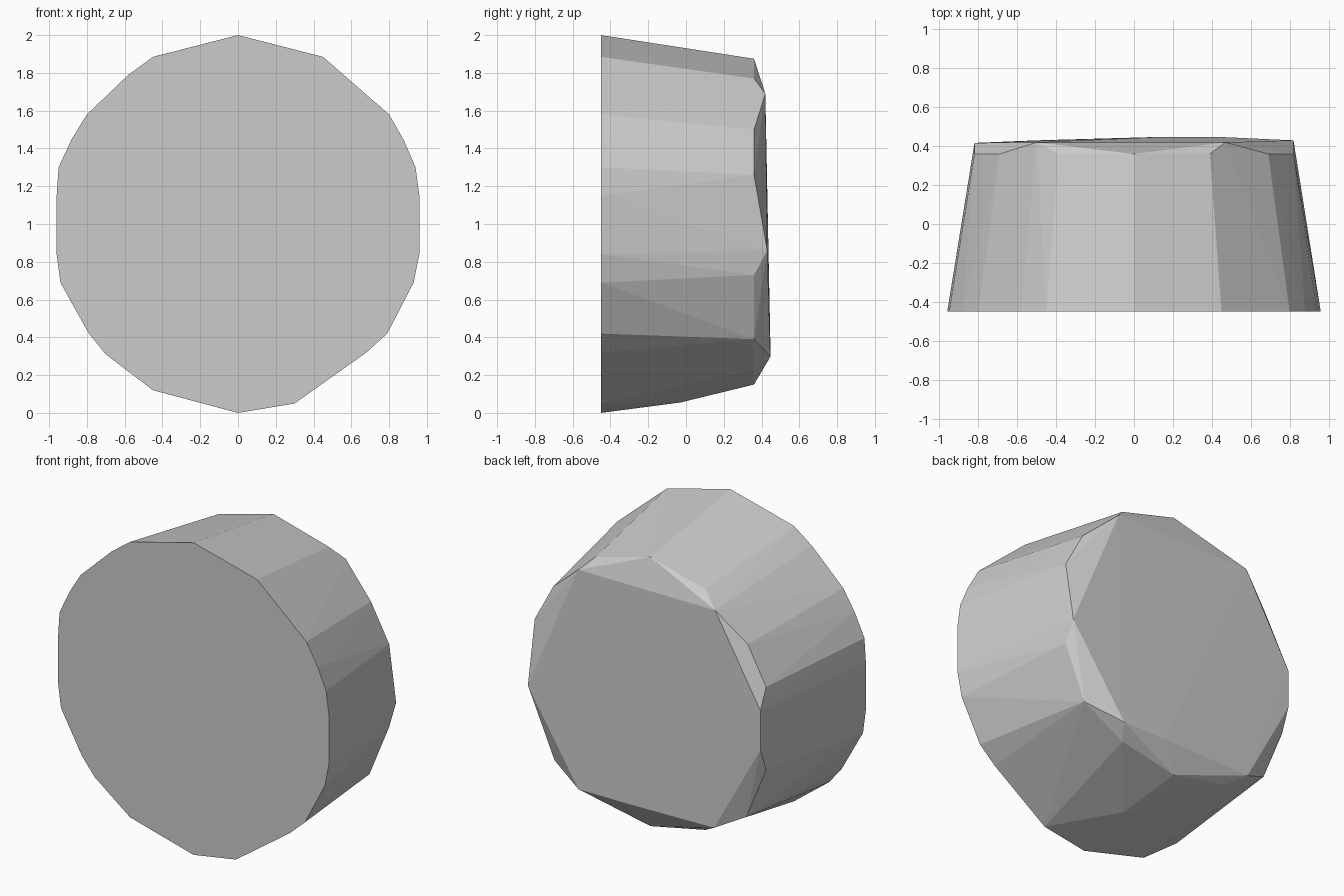
import bpy, bmesh

if "Cube" in bpy.data.objects:
    bpy.data.objects.remove(bpy.data.objects["Cube"])

# Front face outline (x, z), widest end of the plug
front = [(0, 2), (.45, 1.885), (.8, 1.58), (.88, 1.44), (.94, 1.3), (.96, 1.15), (.96, .84),
         (.93, .69), (.79, .42), (.68, .32), (.3, .05), (0, 0), (-.3, .08), (-.45, .12),
         (-.7, .31), (-.79, .42), (-.94, .69), (-.96, .84), (-.96, 1.15), (-.95, 1.3),
         (-.88, 1.45), (-.8, 1.58), (-.58, 1.79), (-.45, 1.885)]

# Narrower ring at the end of the tapered wall
half = [(.39, 1.77), (.69, 1.5), (.82, 1.26), (.82, .73), (.68, .39), (.39, .23)]
ring = [(0, 1.875), (0, .15)] + half + [(-x, z) for x, z in half]

# Slightly tilted back cap and one dent-line point under the wall
cap = [(.47, .42, 1.69), (.82, .43, .86), (.45, .447, .3), (.14, .448, .3),
       (-.5, .43, .3), (-.82, .417, .88), (-.82, .417, 1.13), (-.5, .42, 1.69)]
points = [(x, -.45, z) for x, z in front] + [(x, .36, z) for x, z in ring] + cap
points.append((.05, -.03, .055))

# Wrap everything in a faceted convex shell
bm = bmesh.new()
for p in points:
    bm.verts.new(p)
res = bmesh.ops.convex_hull(bm, input=bm.verts[:])
loose = [v for v in bm.verts if not v.link_faces]
bmesh.ops.delete(bm, geom=loose, context='VERTS')
bmesh.ops.recalc_face_normals(bm, faces=bm.faces[:])
mesh = bpy.data.meshes.new("tapered_plug")
bm.to_mesh(mesh)
bm.free()
obj = bpy.data.objects.new("tapered_plug", mesh)
bpy.context.collection.objects.link(obj)
